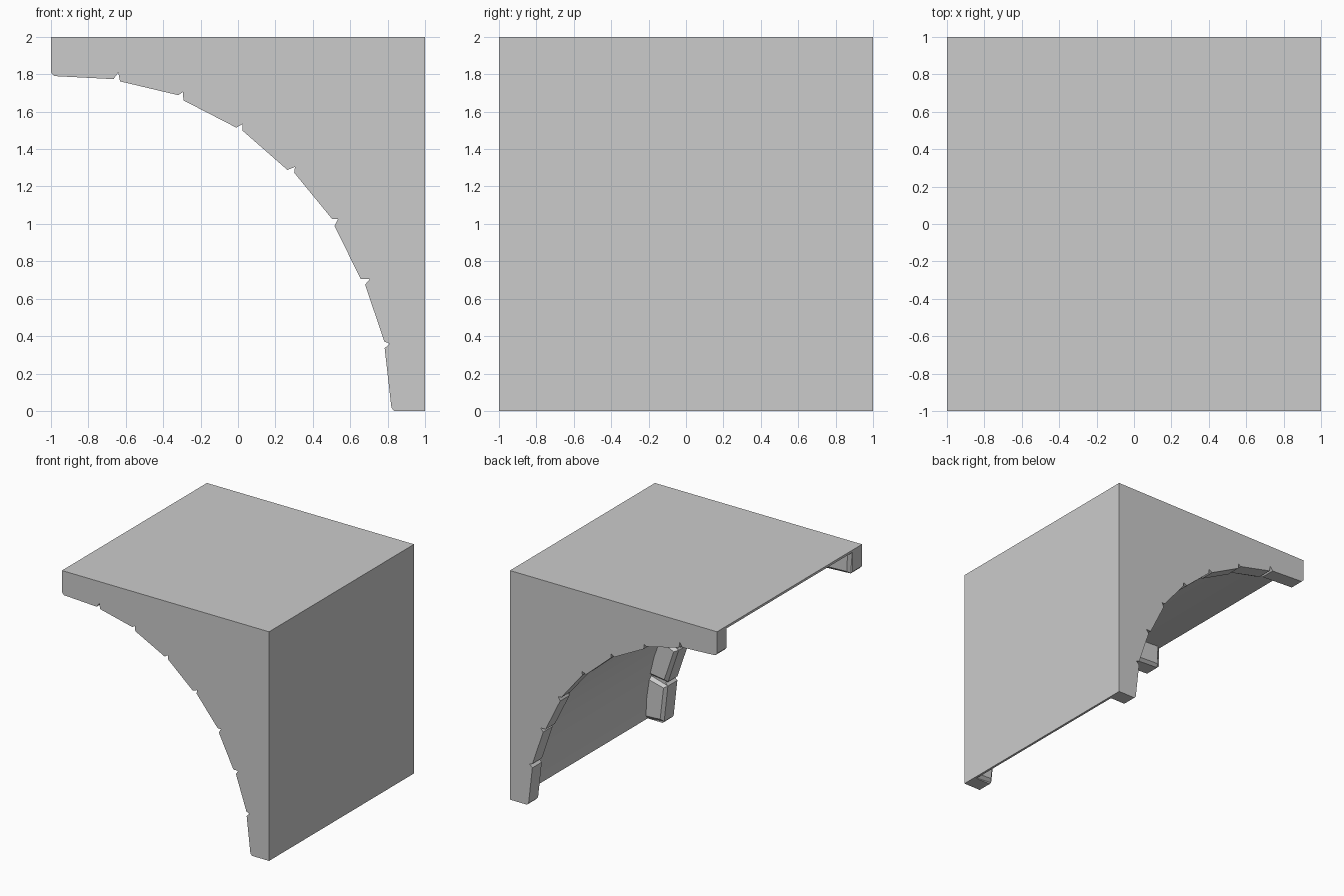
import bpy, bmesh, math
from math import radians, sin, cos, pi

old = bpy.data.objects.get("Cube")
if old:
    bpy.data.objects.remove(old, do_unlink=True)

stone = bpy.data.materials.new("grey_stone")
stone.use_nodes = True
GREY = (0.6, 0.6, 0.6, 1)
stone.diffuse_color = GREY
stone.node_tree.nodes["Principled BSDF"].inputs["Base Color"].default_value = GREY

BRICKS = 8
STEP = 90 / BRICKS
CHAMFER = 0.022
RIB_Y = 0.87            # inner plane of the rib body
START_R = [1.82, 1.82, 1.80, 1.82, 1.805, 1.81, 1.82, 1.805]
END_R = [1.815, 1.81, 1.81, 1.82, 1.815, 1.805, 1.80, 1.79]
BRICK_Y = [0.845, 0.84, 0.825, 0.84, 0.83, 0.84, 0.825, 0.845]


def polar(radius, degrees):
    """Point (x, z) on an arc centred on the open lower corner."""
    a = radians(degrees)
    return (-1 + radius * cos(a), radius * sin(a))


def loft(bm, near, far, y0, y1):
    """Solid between two matching (x, z) outlines."""
    a = [bm.verts.new((x, y0, z)) for x, z in near]
    b = [bm.verts.new((x, y1, z)) for x, z in far]
    bm.faces.new(a)
    bm.faces.new(b[::-1])
    for i in range(len(a)):
        j = (i + 1) % len(a)
        bm.faces.new((a[j], a[i], b[i], b[j]))


def finish(bm, name, smooth=False):
    bmesh.ops.recalc_face_normals(bm, faces=bm.faces)
    mesh = bpy.data.meshes.new(name)
    bm.to_mesh(mesh)
    bm.free()
    mesh.materials.append(stone)
    obj = bpy.data.objects.new(name, mesh)
    bpy.context.collection.objects.link(obj)
    if smooth:
        bpy.ops.object.select_all(action='DESELECT')
        obj.select_set(True)
        bpy.context.view_layer.objects.active = obj
        bpy.ops.object.shade_smooth_by_angle(angle=radians(30))


# Vault: square outside, rounded underneath, between the two ribs
vault = [polar(1.98, 90 * i / 16) for i in range(17)]
bm = bmesh.new()
outline = vault + [(-1, 2), (1, 2), (1, 0)]
loft(bm, outline, outline, -RIB_Y, RIB_Y)
finish(bm, "vault_shell", smooth=True)

# Underside of the rib, with a notch at each joint between bricks
edges = []
notched = [(0.835, 0)]
for i in range(BRICKS):
    a = polar(START_R[i], i * STEP + 0.55)
    b = polar(END_R[i], (i + 1) * STEP - 0.6)
    edges.append((a, b))
    notched += [a, b]
    if i < BRICKS - 1:
        notched.append(polar(1.845, (i + 1) * STEP))
notched += [(-1, 1.81), (-1, 2), (1, 2), (1, 0)]

for side, place in ((-1, "front"), (1, "back")):
    bm = bmesh.new()
    loft(bm, notched, notched, side, side * RIB_Y)
    finish(bm, place + "_arch_rib")

    # Chamfered inner ends of the bricks
    bm = bmesh.new()
    for i, (a, b) in enumerate(edges):
        low, high = i * STEP + 0.1, (i + 1) * STEP - 0.1
        near = [a, b, polar(1.99, high), polar(1.99, low)]
        far = [polar(START_R[i] + CHAMFER, low + 1.1),
               polar(END_R[i] + CHAMFER, high - 1.1),
               polar(1.99, high - 0.8), polar(1.99, low + 0.8)]
        loft(bm, near, far, side * RIB_Y, side * BRICK_Y[i])
    finish(bm, place + "_arch_bricks")
